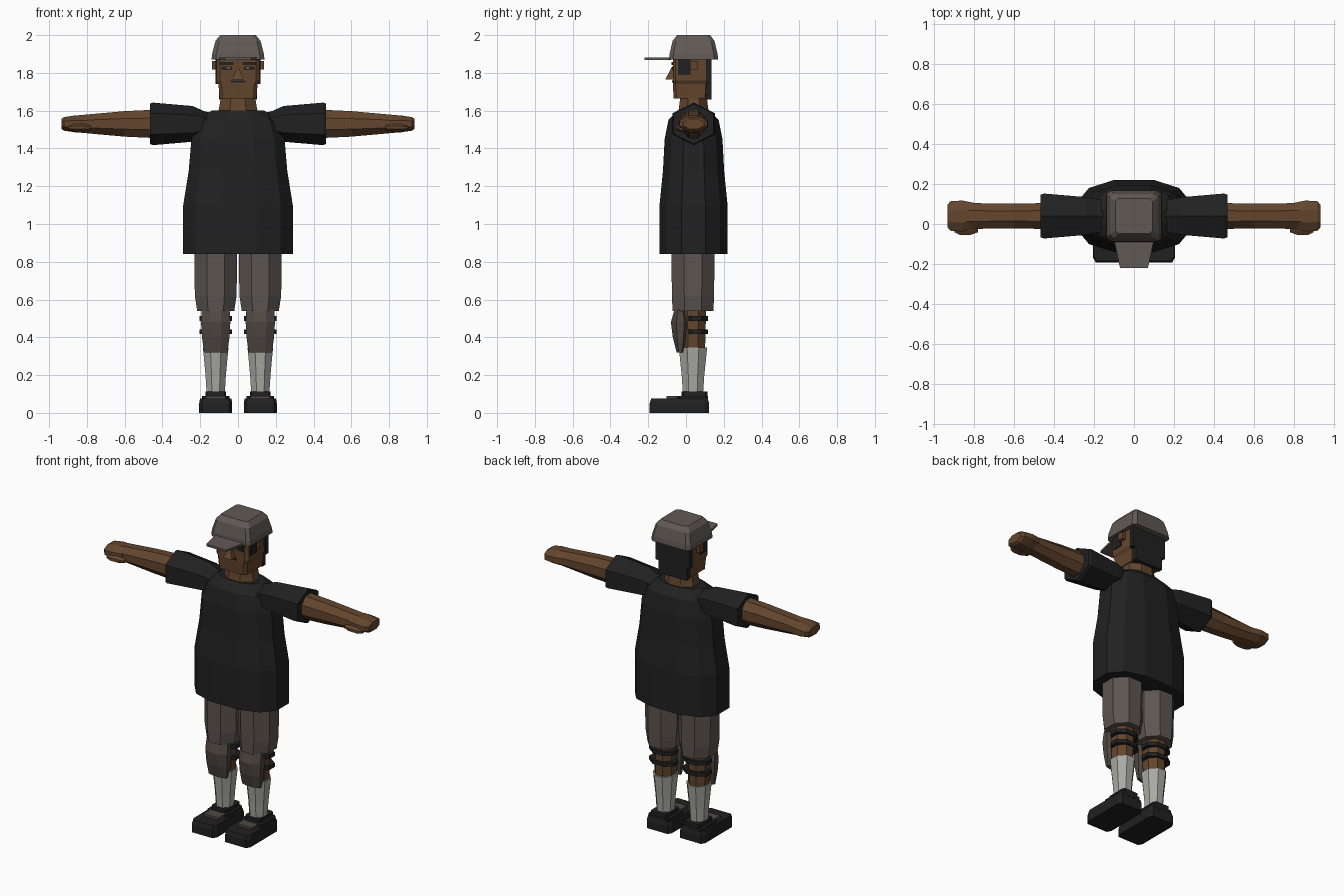
import bpy
import bmesh
from math import cos, sin, pi, copysign

old = bpy.data.objects.get("Cube")
if old:
    bpy.data.objects.remove(old, do_unlink=True)


def material(name, red, green, blue):
    mat = bpy.data.materials.new(name)
    mat.use_nodes = True
    colour = (red, green, blue, 1)
    mat.diffuse_color = colour
    mat.node_tree.nodes["Principled BSDF"].inputs["Base Color"].default_value = colour
    return mat


skin = material("brown skin", 0.125, 0.06, 0.026)
black = material("black cloth and leather", 0.015, 0.015, 0.015)
cap_grey = material("cap grey", 0.12, 0.1, 0.09)
shorts_grey = material("shorts grey", 0.11, 0.09, 0.08)
pad_grey = material("knee pad grey", 0.08, 0.065, 0.055)
sock_grey = material("sock grey", 0.4, 0.4, 0.37)

X_AXIS, Y_AXIS, Z_AXIS = range(3)


def outline(sides, roundness=1):
    """Unit polygon with a flat side facing along its first direction."""
    points = []
    for i in range(sides):
        angle = pi * (i + i + 1) / sides
        points.append([copysign(abs(wave(angle)) ** roundness, wave(angle))
                       for wave in (cos, sin)])
    reach = [max(abs(point[k]) for point in points) for k in (0, 1)]
    return [(u / reach[0], v / reach[1]) for u, v in points]


square = outline(sides=4)
hexagon = outline(sides=6)
octagon = outline(sides=8)
soft_square = outline(sides=8, roundness=0.2)
body_section = outline(sides=12, roundness=0.8)


def loft(name, mat, section, centre, size, levels, axis=Z_AXIS, side=1):
    """Skin a section along an axis; levels are (position, scale[, second scale])."""
    bm = bmesh.new()
    rings = []
    for position, *scales in levels:
        ring = []
        for u, v in section:
            point = [centre[0] + u * scales[0] * size[0] / 2,
                     centre[1] + v * scales[-1] * size[1] / 2]
            point.insert(axis, position)
            point[0] *= side
            ring.append(bm.verts.new(point))
        rings.append(ring)
    for low, high in zip(rings, rings[1:]):
        for i in range(len(section)):
            bm.faces.new((low[i - 1], low[i], high[i], high[i - 1]))
    bm.faces.new(rings[0])
    bm.faces.new(rings[-1])
    bmesh.ops.recalc_face_normals(bm, faces=bm.faces)
    mesh = bpy.data.meshes.new(name)
    bm.to_mesh(mesh)
    bm.free()
    mesh.materials.append(mat)
    obj = bpy.data.objects.new(name, mesh)
    bpy.context.collection.objects.link(obj)


def block(name, mat, centre, size, side=1, section=square):
    """Straight block given by its middle and its size."""
    x, y, z = centre
    width, depth, height = size
    levels = [(z - height / 2, 1), (z + height / 2, 1)]
    loft(name, mat, section, (x, y), (width, depth), levels, side=side)


# Shirt body with a low collar
loft("shirt", black, body_section, centre=(0, 0.04), size=(0.58, 0.36),
     levels=[(0.84, 1), (1.1, 1), (1.28, 0.9), (1.45, 0.85), (1.55, 0.74), (1.6, 0.48)])

# Neck and head
loft("neck", skin, octagon, centre=(0, 0.04), size=(0.22, 0.17),
     levels=[(1.57, 1), (1.62, 0.9), (1.69, 0.8)])
loft("head", skin, soft_square, centre=(0, 0.025), size=(0.23, 0.19),
     levels=[(1.665, 0.85, 0.95), (1.74, 0.9, 1), (1.76, 1), (1.88, 1)])
loft("nose", skin, square, centre=(0, -0.07), size=(0.06, 0.08),
     levels=[(1.765, 1), (1.825, 0.2)])
block("mouth", black, centre=(0, -0.07, 1.755), size=(0.08, 0.01, 0.01))
block("back_hair", black, centre=(0, 0.12, 1.81), size=(0.24, 0.03, 0.14))
block("nape_hair", black, centre=(0, 0.12, 1.7), size=(0.2, 0.03, 0.08))

# Cap with a flat tapering visor
loft("cap", cap_grey, soft_square, centre=(0, 0.04), size=(0.28, 0.26),
     levels=[(1.87, 1), (1.9, 0.98), (1.97, 0.85), (2, 0.67)])
loft("cap_visor", cap_grey, square, centre=(0, 1.875), size=(0.2, 0.013),
     levels=[(-0.22, 0.7, 1), (-0.08, 1)], axis=Y_AXIS)

# Paired parts
for side, word in ((1, "left_"), (-1, "right_")):
    # Face details
    block(word + "eyebrow", black, centre=(0.06, -0.07, 1.85), size=(0.07, 0.015, 0.015), side=side)
    block(word + "eye", black, centre=(0.06, -0.07, 1.825), size=(0.055, 0.01, 0.02), side=side)
    block(word + "eye_shine", cap_grey, centre=(0.05, -0.07, 1.825), size=(0.015, 0.014, 0.01), side=side)
    block(word + "sideburn", black, centre=(0.115, -0.01, 1.83), size=(0.01, 0.065, 0.08), side=side)
    block(word + "ear", skin, centre=(0.12, 0.04, 1.84), size=(0.035, 0.04, 0.045), side=side)

    # Sleeve, arm and mitten hand, all on one straight line
    arm_line = (0.04, 1.53)
    loft(word + "sleeve", black, hexagon, arm_line, size=(0.225, 0.225),
         levels=[(0.13, 0.7, 0.5), (0.18, 0.75, 0.6), (0.24, 0.84), (0.45, 1), (0.467, 0.95)],
         axis=X_AXIS, side=side)
    loft(word + "arm", skin, octagon, arm_line, size=(0.13, 0.15),
         levels=[(0.44, 1), (0.6, 0.95, 0.9), (0.85, 1, 0.6)], axis=X_AXIS, side=side)
    loft(word + "hand", skin, octagon, arm_line, size=(0.155, 0.09),
         levels=[(0.8, 0.85, 1), (0.86, 1), (0.92, 0.95, 0.8), (0.935, 0.7, 0.6)],
         axis=X_AXIS, side=side)
    loft(word + "thumb", skin, octagon, centre=(-0.02, 1.51), size=(0.07, 0.04),
         levels=[(0.78, 0.6), (0.82, 1), (0.87, 1), (0.9, 0.6)], axis=X_AXIS, side=side)

    # Shorts leg, bare leg and sock, all around one upright line
    leg_line = (0.118, 0.037)
    loft(word + "shorts_leg", shorts_grey, octagon, leg_line, size=(0.228, 0.23),
         levels=[(0.54, 0.86, 0.94), (0.62, 0.97), (0.9, 1)], side=side)
    loft(word + "lower_leg", skin, octagon, leg_line, size=(0.13, 0.14),
         levels=[(0.3, 0.9), (0.56, 1)], side=side)
    loft(word + "sock", sock_grey, octagon, leg_line, size=(0.135, 0.15),
         levels=[(0.09, 0.7), (0.2, 0.8), (0.345, 1)], side=side)

    # Knee pad and its straps
    loft(word + "knee_pad", pad_grey, octagon, centre=(0.118, -0.03), size=(0.155, 0.1),
         levels=[(0.32, 0.8, 0.4), (0.4, 0.94, 0.8), (0.48, 1), (0.55, 0.95, 0.6)], side=side)
    for place, height in (("upper_strap", 0.5), ("lower_strap", 0.43)):
        block(word + place, black, centre=(0.118, 0.055, height), size=(0.17, 0.125, 0.025),
              side=side, section=octagon)

    # Shoe with an ankle collar and a tongue patch
    loft(word + "shoe", black, soft_square, centre=(0.118, -0.035), size=(0.175, 0.315),
         levels=[(0, 1), (0.05, 1), (0.075, 0.95)], side=side)
    block(word + "shoe_upper", black, centre=(0.118, 0.035, 0.08), size=(0.145, 0.165, 0.02),
          side=side, section=soft_square)
    block(word + "shoe_collar", black, centre=(0.118, 0.045, 0.095), size=(0.11, 0.14, 0.035),
          side=side, section=soft_square)
    block(word + "shoe_tongue", pad_grey, centre=(0.118, -0.07, 0.08), size=(0.105, 0.065, 0.02),
          side=side)
